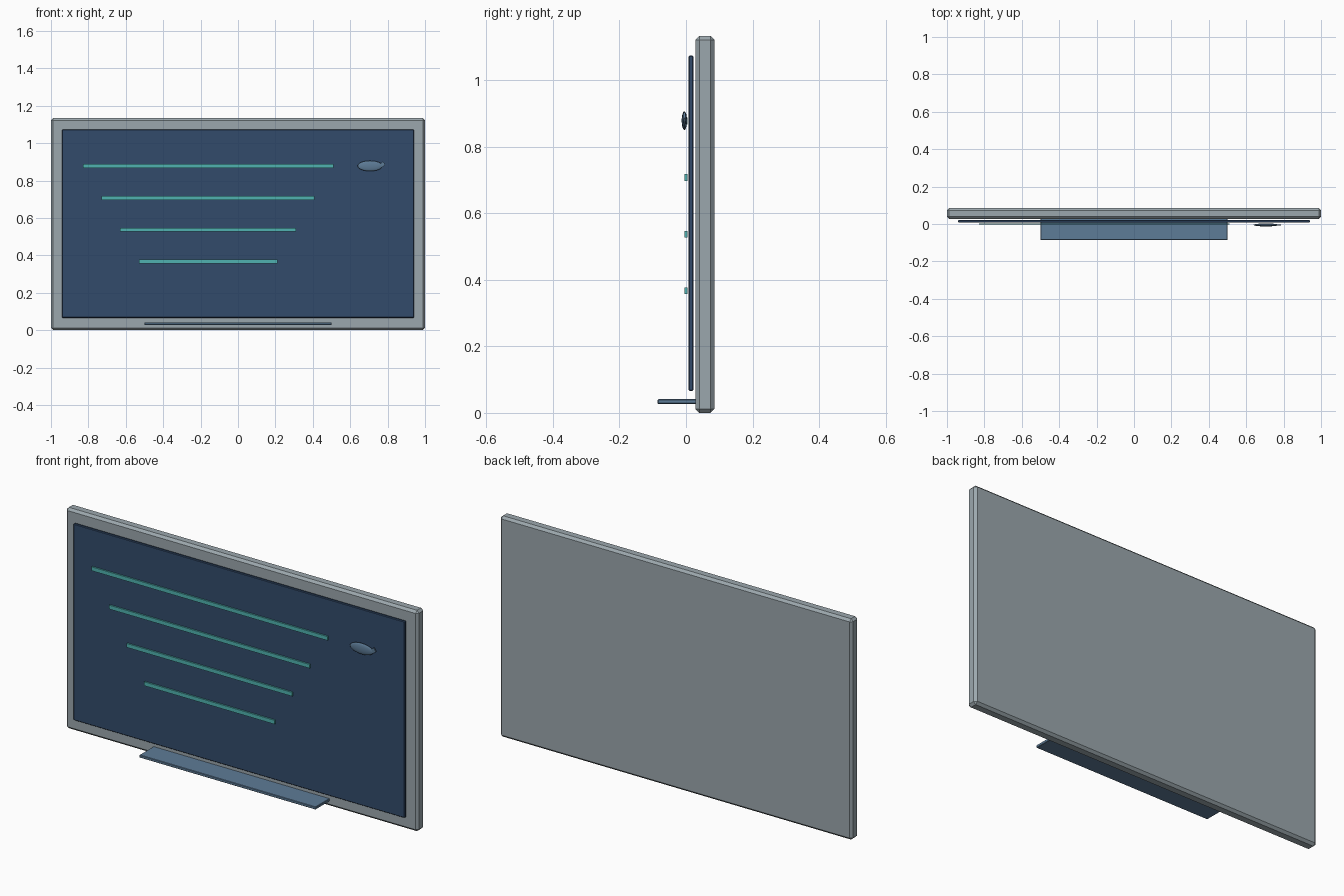
import bpy, bmesh

if "Cube" in bpy.data.objects:
    bpy.data.objects.remove(bpy.data.objects["Cube"])


def material(name, rgb):
    m = bpy.data.materials.new(name)
    m.diffuse_color = (*rgb, 1)
    m.use_nodes = True
    m.node_tree.nodes["Principled BSDF"].inputs["Base Color"].default_value = m.diffuse_color
    return m


GREY = material("pale_grey", (0.33, 0.39, 0.42))
NAVY = material("navy", (0.032, 0.07, 0.148))
BLUE = material("steel_blue", (0.11, 0.2, 0.31))
TEAL = material("teal", (0.08, 0.45, 0.44))


def finish(name, bm, mat):
    bmesh.ops.recalc_face_normals(bm, faces=bm.faces)
    me = bpy.data.meshes.new(name)
    bm.to_mesh(me)
    bm.free()
    me.materials.append(mat)
    ob = bpy.data.objects.new(name, me)
    bpy.context.collection.objects.link(ob)
    return ob


def box(name, x, y, z, mat, bevel=0):
    """Box from (min, max) ranges with an optional flat chamfer."""
    bm = bmesh.new()
    bmesh.ops.create_cube(bm, size=1)
    for v in bm.verts:
        v.co = [r[0] + (c + 0.5) * (r[1] - r[0]) for c, r in zip(v.co, (x, y, z))]
    if bevel:
        bmesh.ops.bevel(bm, geom=bm.edges[:], offset=bevel, segments=1,
                        affect='EDGES', profile=0.5)
    return finish(name, bm, mat)


# Board body, screen and pen tray
box("board_frame", (-1, 1), (0.028, 0.085), (0, 1.133), GREY, 0.012)
box("screen_panel", (-0.94, 0.94), (0.008, 0.022), (0.066, 1.074), NAVY, 0.003)
box("pen_tray", (-0.5, 0.5), (-0.085, 0.033), (0.027, 0.041), BLUE, 0.002)

# Four raised lines, each shorter than the one above
for i in range(4):
    half, z = 0.67 - 0.1 * i, 0.877 - 0.17 * i
    box(f"screen_line_{i + 1}", (-0.16 - half, -0.16 + half), (-0.004, 0.004),
        (z - 0.01, z + 0.01), TEAL)

# Small oval marker body
bm = bmesh.new()
bmesh.ops.create_uvsphere(bm, u_segments=24, v_segments=12, radius=1)
for v in bm.verts:
    v.co = (0.706 + 0.067 * v.co.x, -0.005 + 0.008 * v.co.y, 0.878 + 0.028 * v.co.z)
for f in bm.faces:
    f.smooth = True
finish("marker_body", bm, BLUE)

# Thin curved tail on the marker
bm = bmesh.new()
outline = [(0.745, 0.874), (0.745, 0.864), (0.765, 0.868), (0.779, 0.876),
           (0.787, 0.886), (0.775, 0.902), (0.765, 0.894), (0.755, 0.884)]
face = bm.faces.new([bm.verts.new((x, -0.008, z)) for x, z in outline])
ext = bmesh.ops.extrude_face_region(bm, geom=[face])
for g in ext["geom"]:
    if isinstance(g, bmesh.types.BMVert):
        g.co.y = -0.002
finish("marker_tail", bm, BLUE)
